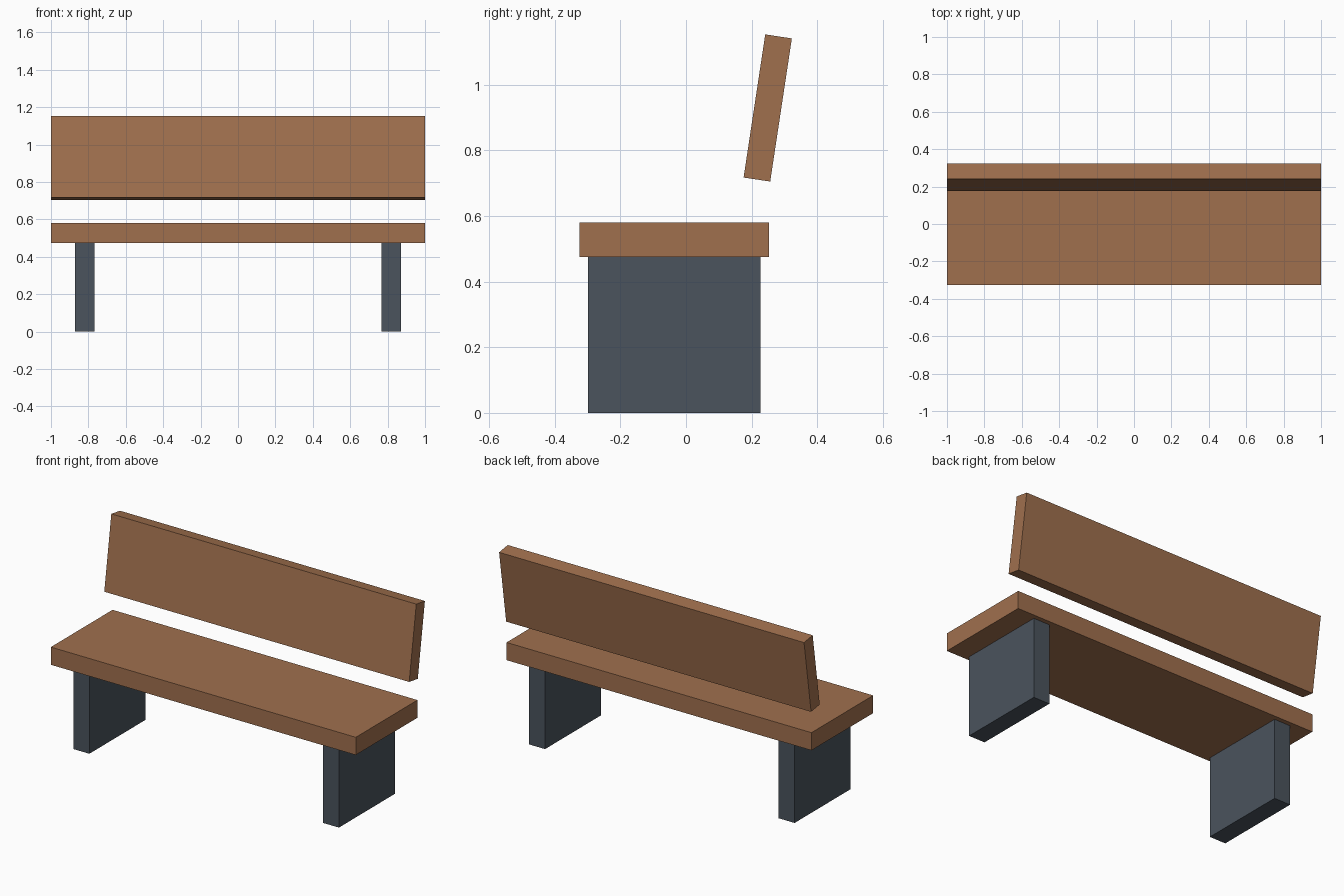
import bpy
import math

if "Cube" in bpy.data.objects:
    bpy.data.objects.remove(bpy.data.objects["Cube"])


def material(name, color):
    m = bpy.data.materials.new(name)
    m.diffuse_color = (*color, 1.0)
    m.use_nodes = True
    m.node_tree.nodes["Principled BSDF"].inputs["Base Color"].default_value = m.diffuse_color
    return m


def box(name, size, center, mat, tilt=0.0):
    bpy.ops.mesh.primitive_cube_add(size=1, location=center)
    ob = bpy.context.object
    ob.name = name
    # Apply the size to the mesh, then lean the part about x
    for v in ob.data.vertices:
        v.co = [c * s for c, s in zip(v.co, size)]
    ob.rotation_euler.x = tilt
    ob.data.materials.append(mat)
    return ob


wood = material("brown wood", (0.352, 0.162, 0.076))
metal = material("slate grey", (0.069, 0.087, 0.109))

# Seat plank
box("seat", (2.0, 0.578, 0.105), (0, -0.036, 0.5275), wood)

# Floating backrest, leaning backwards
box("backrest", (2.0, 0.082, 0.441), (0, 0.249, 0.929), wood, -math.radians(8.6))

# Slab legs
for side, x in (("left", -0.8185), ("right", 0.8185)):
    box(side + "_leg", (0.105, 0.525, 0.475), (x, -0.036, 0.2375), metal)
